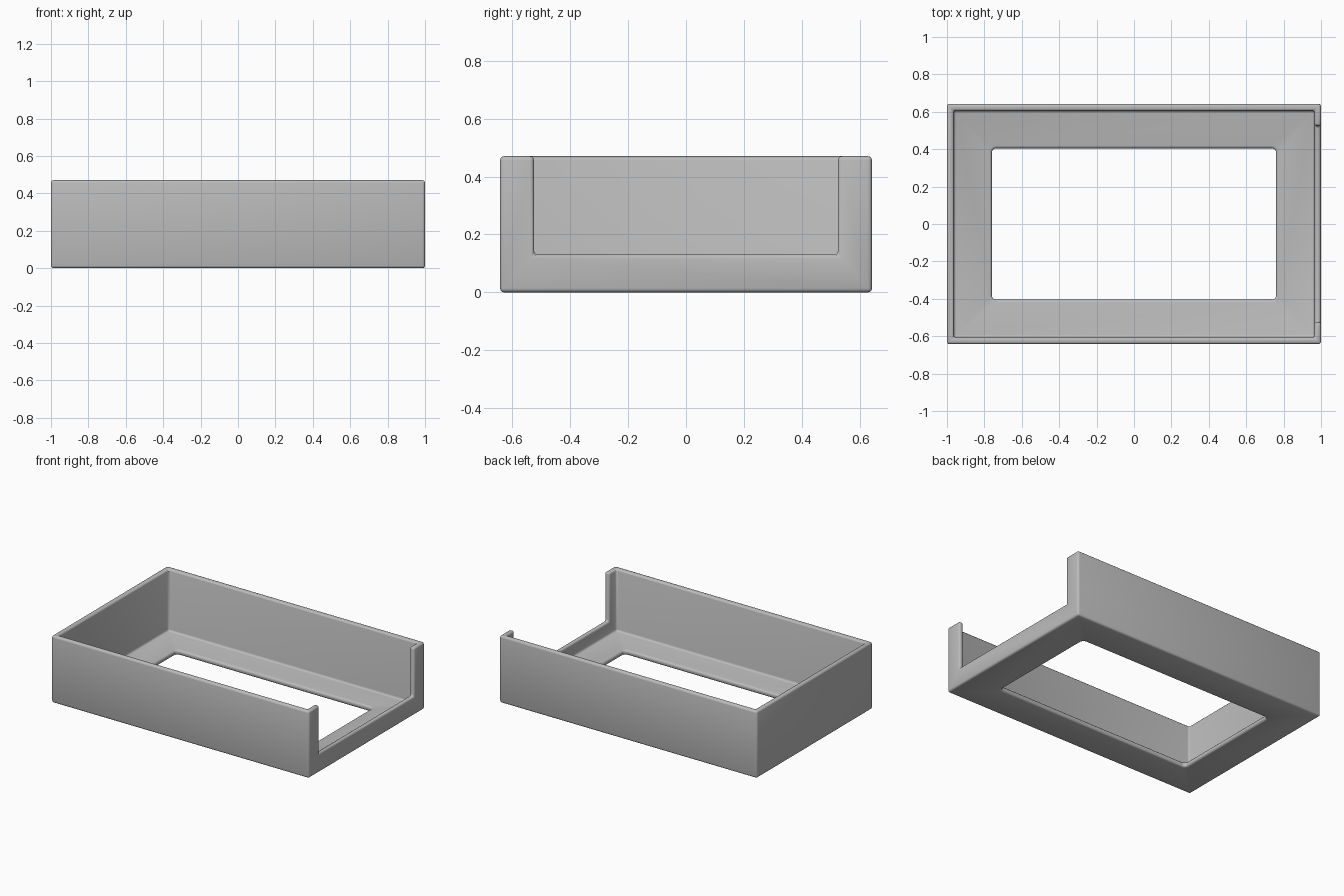
import bpy, bmesh

old = bpy.data.objects.get("Cube")
if old:
    bpy.data.objects.remove(old, do_unlink=True)

LENGTH, DEPTH, HEIGHT = 2.0, 1.285, 0.47
WALL = 0.036
SILL = 0.13
ROUND = 0.014

grey = bpy.data.materials.new("plain grey")
grey.use_nodes = True
colour = (0.5, 0.5, 0.5, 1)
grey.diffuse_color = colour
grey.node_tree.nodes["Principled BSDF"].inputs["Base Color"].default_value = colour


def block(name, low, high, corner=0):
    """Box between two corners, with optional rounded upright edges."""
    bm = bmesh.new()
    bmesh.ops.create_cube(bm, size=1)
    for v in bm.verts:
        v.co = [l + (c + 0.5) * (h - l) for c, l, h in zip(v.co, low, high)]
    if corner:
        upright = [e for e in bm.edges
                   if abs(e.verts[0].co.z - e.verts[1].co.z) > 0.01]
        bmesh.ops.bevel(bm, geom=upright, offset=corner, segments=6,
                        profile=0.5, affect='EDGES')
    mesh = bpy.data.meshes.new(name)
    bm.to_mesh(mesh)
    bm.free()
    mesh.materials.append(grey)
    obj = bpy.data.objects.new(name, mesh)
    bpy.context.collection.objects.link(obj)
    return obj


x, y = LENGTH / 2, DEPTH / 2
tray = block("open_tray", (-x, -y, 0), (x, y, HEIGHT))

# Cutters: the cavity, the floor window and the notch in the left end wall
cutters = [
    block("cavity_cutter", (WALL - x, WALL - y, WALL), (x - WALL, y - WALL, 1)),
    block("window_cutter", (-0.76, -0.405, -0.2), (0.76, 0.405, 0.2), 0.025),
    block("notch_cutter", (x - 2 * WALL, -0.525, SILL), (x + 0.2, 0.525, 1)),
]

bpy.ops.object.select_all(action='DESELECT')
bpy.context.view_layer.objects.active = tray
tray.select_set(True)
for cutter in cutters:
    cutter.hide_render = True
    cut = tray.modifiers.new("cut", 'BOOLEAN')
    cut.operation = 'DIFFERENCE'
    cut.solver = 'EXACT'
    cut.object = cutter
    bpy.ops.object.modifier_apply(modifier=cut.name)
    bpy.data.objects.remove(cutter, do_unlink=True)

# Softly rounded edges all over
bevel = tray.modifiers.new("rounded edges", 'BEVEL')
bevel.width = ROUND
bevel.segments = 3
bevel.limit_method = 'ANGLE'
bevel.angle_limit = 0.6
bevel.use_clamp_overlap = False
bpy.ops.object.modifier_apply(modifier=bevel.name)
bpy.ops.object.shade_smooth_by_angle(angle=0.6)
